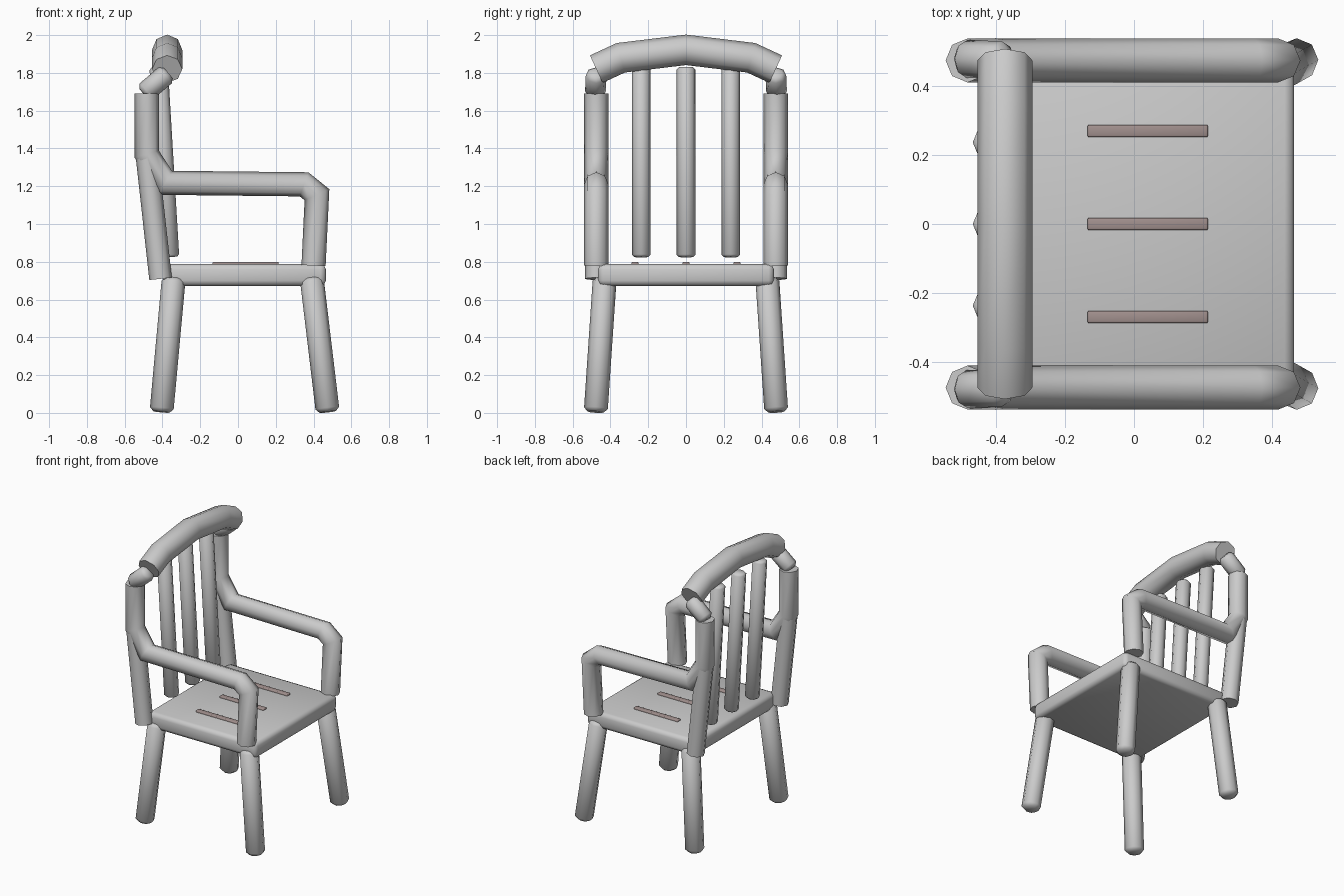
import bpy, bmesh, math
from mathutils import Vector

if "Cube" in bpy.data.objects:
    bpy.data.objects.remove(bpy.data.objects["Cube"])


def finish(obj, angle=55):
    bpy.ops.object.select_all(action='DESELECT')
    obj.select_set(True)
    bpy.context.view_layer.objects.active = obj
    bpy.ops.object.shade_smooth_by_angle(angle=math.radians(angle))


def tube(name, path, radius, normal, sides=8, cap=0.0):
    """Mitred tube along a path lying in the plane of `normal`; cap > 0 chamfers the ends."""
    pts = [Vector(p) for p in path]
    radii = [radius] * len(pts)
    if cap:
        d0, d1 = (pts[1] - pts[0]).normalized(), (pts[-2] - pts[-1]).normalized()
        pts = [pts[0], pts[0] + d0 * cap] + pts[1:-1] + [pts[-1] + d1 * cap, pts[-1]]
        radii = [radius - cap] + [radius] * (len(pts) - 2) + [radius - cap]
    bm = bmesh.new()
    rings = []
    for i, p in enumerate(pts):
        a = (p - pts[max(i - 1, 0)]).normalized()
        b = (pts[min(i + 1, len(pts) - 1)] - p).normalized()
        t = (a + b).normalized()
        stretch = 1 / max(t.dot(b if b.length else a), 0.5)
        n = Vector(normal)
        n = (n - t * n.dot(t)).normalized()
        s = t.cross(n)
        ring = []
        for k in range(sides):
            w = 2 * math.pi * k / sides
            ring.append(bm.verts.new(p + radii[i] * (n * math.cos(w) + s * math.sin(w) * stretch)))
        rings.append(ring)
    for r0, r1 in zip(rings, rings[1:]):
        for k in range(sides):
            j = (k + 1) % sides
            bm.faces.new((r0[k], r0[j], r1[j], r1[k]))
    bm.faces.new(rings[0])
    bm.faces.new(rings[-1])
    bmesh.ops.recalc_face_normals(bm, faces=bm.faces)
    me = bpy.data.meshes.new(name)
    bm.to_mesh(me)
    bm.free()
    obj = bpy.data.objects.new(name, me)
    bpy.context.collection.objects.link(obj)
    finish(obj)
    return obj


def box(name, center, size, bevel):
    bpy.ops.mesh.primitive_cube_add(size=1, location=center)
    obj = bpy.context.object
    obj.name = name
    obj.scale = size
    bpy.ops.object.transform_apply(location=False, rotation=False, scale=True)
    mod = obj.modifiers.new("Bevel", 'BEVEL')
    mod.width, mod.segments = bevel, 2
    bpy.ops.object.modifier_apply(modifier=mod.name)
    finish(obj)
    return obj


# Seat
box("seat", (0.035, 0, 0.73), (0.86, 0.93, 0.115), 0.028)

# Dark slots on the seat
dark = bpy.data.materials.new("dark_slot")
dark.diffuse_color = (0.36, 0.28, 0.27, 1)
dark.use_nodes = True
dark.node_tree.nodes["Principled BSDF"].inputs["Base Color"].default_value = dark.diffuse_color
for i, y in enumerate((-0.27, 0, 0.27)):
    slot = box(f"seat_slot_{i + 1}", (0.04, y, 0.785), (0.35, 0.036, 0.028), 0.005)
    slot.data.materials.append(dark)

for tag, s in (("left", 1), ("right", -1)):
    # Splayed legs
    tube(f"front_leg_{tag}", [(0.475, s * 0.478, 0.005), (0.39, s * 0.43, 0.715)], 0.063, (0, 1, 0), cap=0.02)
    tube(f"back_leg_{tag}", [(-0.405, s * 0.478, 0.005), (-0.34, s * 0.43, 0.715)], 0.063, (0, 1, 0), cap=0.02)
    # Back post, arm rest with upper post, and the joint to the top rail
    y = s * 0.475
    tube(f"back_post_{tag}", [(-0.41, y, 0.71), (-0.485, y, 1.39)], 0.06, (0, 1, 0))
    tube(f"arm_{tag}", [(-0.483, y, 1.69), (-0.483, y, 1.37), (-0.385, y, 1.218), (0.35, y, 1.21),
                        (0.418, y, 1.155), (0.40, y, 0.78)], 0.064, (0, 1, 0))
    tube(f"rail_joint_{tag}", [(-0.50, s * 0.48, 1.69), (-0.37, s * 0.475, 1.80)], 0.055, (0, 1, 0), cap=0.02)

# Arched top rail
tube("top_rail", [(-0.375, -0.475, 1.82), (-0.375, -0.345, 1.88), (-0.375, 0, 1.922),
                  (-0.375, 0.345, 1.88), (-0.375, 0.475, 1.82)], 0.08, (1, 0, 0))

# Back slats
for i, y in enumerate((-0.237, 0, 0.237)):
    tube(f"back_slat_{i + 1}", [(-0.36, y, 0.825), (-0.42, y, 1.83)], 0.049, (0, 1, 0), cap=0.012)
